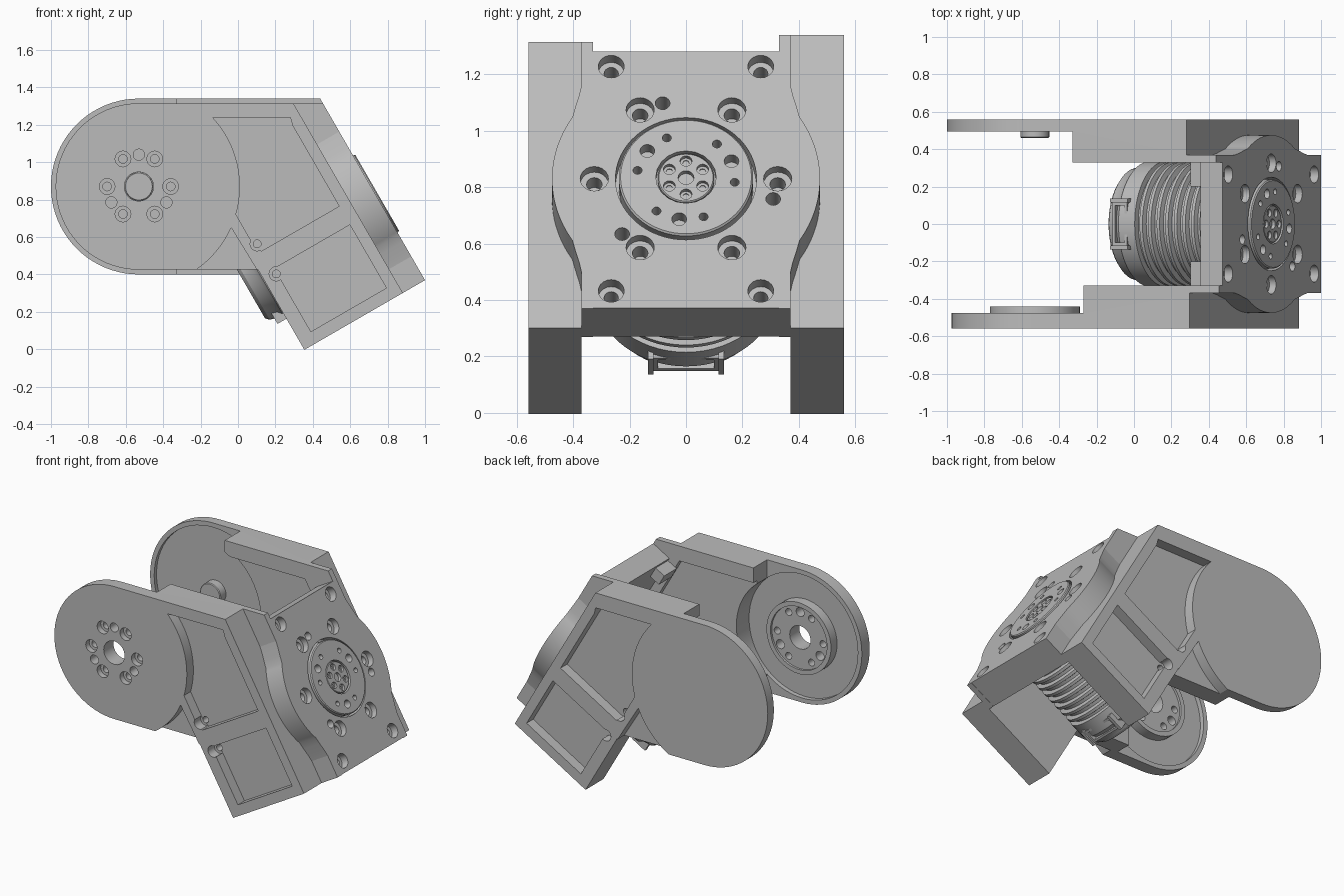
import bpy, bmesh
from math import sin, cos, radians, pi
from mathutils import Matrix, Vector

if "Cube" in bpy.data.objects:
    bpy.data.objects.remove(bpy.data.objects["Cube"])

grey = bpy.data.materials.new("machined grey")
grey.use_nodes = True
grey.diffuse_color = (0.5, 0.5, 0.5, 1)
grey.node_tree.nodes["Principled BSDF"].inputs["Base Color"].default_value = (0.5, 0.5, 0.5, 1)

# Two working frames: SIDE draws in x,z and extrudes along y;
# FACE draws in y,slope and extrudes along the normal of the tilted face
C, S = cos(radians(30)), sin(radians(30))
OX, OZ = 0.734, 0.83
SIDE = Matrix(((1, 0, 0, 0), (0, 0, 1, 0), (0, 1, 0, 0), (0, 0, 0, 1)))
FACE = Matrix(((0, -S, C, OX), (1, 0, 0, 0), (0, C, S, OZ), (0, 0, 0, 1)))
HX, HZ = -0.53, 0.87          # joint axis


def tilt(n, v):
    return (OX + n * C - v * S, OZ + n * S + v * C)


def arc(cx, cz, r, a0, a1, n=24):
    angles = [radians(a0 + (a1 - a0) * i / n) for i in range(n + 1)]
    return [(cx + r * cos(a), cz + r * sin(a)) for a in angles]


def loft(name, rings, frame):
    bm = bmesh.new()
    loops = [[bm.verts.new(frame @ Vector(p)) for p in ring] for ring in rings]
    for lo, hi in zip(loops, loops[1:]):
        for i in range(len(lo)):
            j = (i + 1) % len(lo)
            bm.faces.new((lo[i], lo[j], hi[j], hi[i]))
    bm.faces.new(loops[0])
    bm.faces.new(loops[-1])
    bmesh.ops.recalc_face_normals(bm, faces=bm.faces)
    me = bpy.data.meshes.new(name)
    bm.to_mesh(me)
    bm.free()
    me.materials.append(grey)
    ob = bpy.data.objects.new(name, me)
    bpy.context.scene.collection.objects.link(ob)
    return ob


def prism(name, pts, frame, c0, c1):
    return loft(name, [[(a, b, c) for a, b in pts] for c in (c0, c1)], frame)


def box(name, a0, a1, b0, b1, frame, c0, c1):
    return prism(name, [(a0, b0), (a1, b0), (a1, b1), (a0, b1)], frame, c0, c1)


def lathe(name, profile, frame, a=0, b=0, n=32):
    return loft(name, [[(a + r * cos(2 * pi * i / n), b + r * sin(2 * pi * i / n), c)
                        for i in range(n)] for r, c in profile], frame)


def hole(frame, a, b, r, c0, c1):
    return lathe("cutter", [(r, c0), (r, c1)], frame, a, b, 20)


def bore(frame, a, b, r, top, mid, end):
    # counterbored screw hole
    out = top + (0.05 if top > mid else -0.05)
    return lathe("cutter", [(r, out), (r, mid), (r * 0.55, mid), (r * 0.55, end)], frame, a, b, 20)


def cut(targets, cutters):
    for ob in targets:
        for c in cutters:
            m = ob.modifiers.new("cut", 'BOOLEAN')
            m.object, m.operation, m.solver = c, 'DIFFERENCE', 'EXACT'
        bpy.context.view_layer.update()
        ev = ob.evaluated_get(bpy.context.evaluated_depsgraph_get())
        me = bpy.data.meshes.new_from_object(ev)
        ob.modifiers.clear()
        ob.data = me
    for c in cutters:
        bpy.data.objects.remove(c)


def polar(r, degrees, a=0, b=0):
    return (a + r * cos(radians(degrees)), b + r * sin(radians(degrees)))


# Side arms with pocketed outer faces
def side_arm(name, s, R, outer, thin, floor, x0):
    zt, zb = HZ + R, HZ - R
    back, plane = -0.745, OX * C + OZ * S
    corner = ((plane + back - zb * S) / C, zb)
    on_plane = lambda n, z: ((plane + n - z * S) / C, z)
    outline = arc(HX, HZ, R, 90, 270, 40) + [corner, tilt(back, -0.532), tilt(-0.137, -0.532),
                                             on_plane(-0.137, zt)]
    arm = prism(name + "_arm", outline, SIDE, s * outer, s * 0.37)
    # inner lip along the top and down the face plate
    lip = prism(name + "_lip", [(x0, zt), on_plane(0, zt), tilt(0, -0.532), tilt(-0.2, -0.532),
                on_plane(-0.2, zt - 0.1), (x0, zt - 0.1)], SIDE, s * 0.37, s * 0.33)

    # thin the hub end and sink the round inner recess
    recess = lambda: lathe("cutter", [(R - 0.03, s * floor), (R - 0.03, s * 0.2)], SIDE, HX, HZ, 64)
    cut([lip], [recess()] + [hole(SIDE, *tilt(-0.068, v), 0.024, s * 0.342, s * 0.45)
                             for v in (-0.357, 0.357)])
    sink = s * (outer - 0.07)
    out = s * (outer + 0.1)
    upper = arc(HX, HZ, 0.54, 43, -16) + [tilt(-0.7, 0.1), tilt(-0.68, 0.04), tilt(-0.2, 0.04),
                                          tilt(-0.2, 0.54), (0.28, 1.24)]
    lower = [tilt(-0.666, -0.465), tilt(-0.2, -0.465), tilt(-0.2, -0.075), tilt(-0.666, -0.075)]
    scallop = arc(HX, HZ, 0.54, -24, -64) + [(-0.2, 0.25), tilt(back, -0.25)]
    cut([arm], [box("cutter", -1.2, x0, 0, 1.6, SIDE, s * thin, s * 0.2), recess()]
        + [prism("cutter", p, SIDE, sink, out) for p in (upper, lower, scallop)])

    # screw holes in the pocket corners
    cut([arm], [bore(SIDE, *tilt(n, v), 0.038, s * outer, s * (outer - 0.068), s * (outer - 0.13))
                for n, v in ((-0.68, 0.085), (-0.672, -0.105))])
    return arm, lip


front, front_lip = side_arm("front", -1, 0.445, 0.558, 0.475, 0.505, -0.27)
back, back_lip = side_arm("back", 1, 0.47, 0.56, 0.495, 0.52, -0.33)

# Drive hub on the front arm, drilled right through
hub = lathe("front_hub", [(0.24, -0.51), (0.24, -0.44), (0.21, -0.44), (0.21, -0.455)], SIDE, HX, HZ, 48)
cut([front, hub], [hole(SIDE, HX, HZ, 0.078, -0.7, -0.3)]
    + [bore(SIDE, *polar(0.17, a, HX, HZ), 0.042, -0.558, -0.52, -0.3) for a in range(0, 360, 60)]
    + [hole(SIDE, *polar(0.17, a, HX, HZ), 0.03, -0.7, -0.3) for a in (90, 210, 330)])

# Idler pivot on the back arm
lathe("back_pivot", [(0.077, 0.53), (0.077, 0.465), (0.072, 0.46)], SIDE, HX, HZ)

# Tilted face plate with round flanks
half = [(0.335, 0.52), (0.335, 0.39), (0.37, 0.385), (0.378, 0.345), (0.392, 0.295)]
right = half + arc(0, 0, 0.475, 32, -32) + [(a, -b) for a, b in half[:0:-1]] + [(0.335, -0.53)]
plate = prism("face_plate", right + [(-a, b) for a, b in reversed(right)], FACE, -0.137, 0)
cut([plate, front_lip, back_lip],
    [bore(FACE, *polar(0.325, a), 0.05, 0, -0.04, -0.11) for a in range(0, 360, 60)]
    + [hole(FACE, *polar(0.32, a), 0.026, -0.1, 0.1) for a in (105, 225, 345)])
cut([plate], [lathe("cutter", [(0.25, -0.06), (0.25, 0.1)], FACE, n=64)]
    + [bore(FACE, a, b, 0.046, 0, -0.05, -0.3) for a in (-0.265, 0.265) for b in (-0.459, 0.459)])
box("lower_flange", -0.335, 0.335, -0.53, -0.46, FACE, -0.2, -0.13)
for side in (-1, 1):
    box("mount_bracket", side * 0.2, side * 0.335, 0.42, 0.5, FACE, -0.21, -0.13)

# Output rotor with bolt circle and centre cap
rotor = lathe("output_rotor", [(0.238, -0.07), (0.238, 0.006), (0.232, 0.012)], FACE, n=64)
cut([rotor], [hole(FACE, 0, 0, 0.107, -0.012, 0.1)]
    + [hole(FACE, *polar(0.174, a), 0.026, -0.04, 0.1) for a in (22, 142, 262)]
    + [hole(FACE, *polar(0.174, a + d), 0.016, -0.04, 0.1) for a in (22, 142, 262) for d in (-29, 29)])
cap = lathe("centre_cap", [(0.1, -0.03), (0.1, 0.004), (0.096, 0.008)], FACE, n=48)
cut([cap], [hole(FACE, 0, 0, 0.028, -0.025, 0.1)]
    + [bore(FACE, *polar(0.068, a), 0.021, 0.008, -0.008, -0.02) for a in range(30, 390, 60)])

# Finned motor drum behind the plate
fins = []
for i in range(9):
    n = -0.63 + i * 0.053
    fins += [(0.305, n), (0.332, n + 0.008), (0.332, n + 0.026), (0.305, n + 0.034)]
lathe("motor_drum", [(0.28, -0.843), (0.3, -0.825), (0.315, -0.77), (0.335, -0.75),
                     (0.335, -0.65), (0.305, -0.645)] + fins + [(0.305, -0.12)], FACE, n=64)

# Cable sockets above and below the drum
for side, label in ((-1, "lower"), (1, "upper")):
    sock = box(label + "_socket", -0.12, 0.12, side * 0.22, side * 0.33, FACE, -0.79, -0.7)
    cut([sock], [box("cutter", -0.1, 0.1, side * 0.3, side * 0.4, FACE, -0.775, -0.715)])
    for y in (-0.125, 0.125):
        box(label + "_socket_tab", y - 0.01, y + 0.01, side * 0.22, side * 0.34, FACE, -0.8, -0.69)

for ob in bpy.context.scene.objects:
    if ob.type == 'MESH':
        ob.data.shade_smooth()
        ob.data.set_sharp_from_angle(angle=radians(30))
